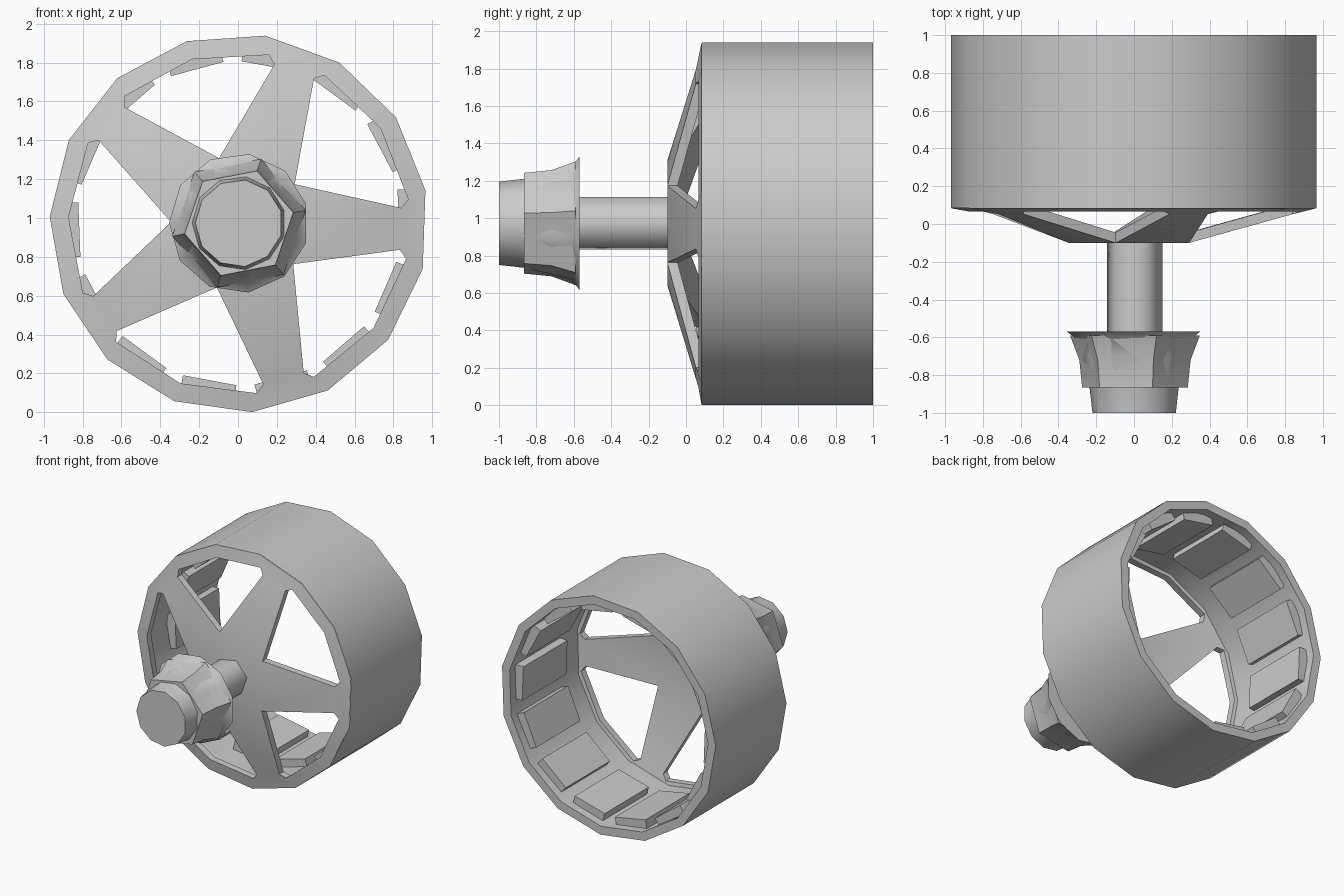
import bpy, bmesh
from math import radians, cos, sin
from mathutils import Vector, Matrix

if "Cube" in bpy.data.objects:
    bpy.data.objects.remove(bpy.data.objects["Cube"])

CX, CZ = 0.005, 0.973          # axis of rotation runs along y through here


def polar(r, deg, y):
    a = radians(deg)
    return Vector((CX + r * cos(a), y, CZ + r * sin(a)))


def finish(bm, name, angle):
    bmesh.ops.recalc_face_normals(bm, faces=bm.faces)
    me = bpy.data.meshes.new(name)
    bm.to_mesh(me)
    bm.free()
    ob = bpy.data.objects.new(name, me)
    bpy.context.collection.objects.link(ob)
    bpy.ops.object.select_all(action='DESELECT')
    ob.select_set(True)
    bpy.context.view_layer.objects.active = ob
    bpy.ops.object.shade_smooth_by_angle(angle=radians(angle))
    return ob


def loft(name, sides, offset, profile, closed=False, angle=40):
    """Revolve an (r, y) profile as an n-sided solid, or as a hollow ring if closed."""
    bm = bmesh.new()
    rings = [[bm.verts.new(polar(r, offset + 360 * i / sides, y)) for i in range(sides)]
             for r, y in profile]
    pairs = list(zip(rings, rings[1:]))
    if closed:
        pairs.append((rings[-1], rings[0]))
    for a, b in pairs:
        for i in range(sides):
            j = (i + 1) % sides
            bm.faces.new((a[i], a[j], b[j], b[i]))
    if not closed:
        bm.faces.new(rings[0])
        bm.faces.new(rings[-1])
    return finish(bm, name, angle)


# Outer drum: hollow 15-sided ring
loft("drum", 15, 10, [(0.975, 0.085), (0.975, 1.0), (0.905, 1.0), (0.905, 0.085)], closed=True)

# Spoked front plate: flat pentagon hub, five sloping spokes and a rim
bm = bmesh.new()
hub, near, mid, outer = [], [], [], []
for k in range(5):
    c = 34 + 72 * k
    add = lambda r, d, y: bm.verts.new(polar(r, c + d, y))
    hub.append(add(0.35, 1, -0.1))
    near.append([[add(0.839, s * 28.6, 0.052), add(0.88, s * 26, 0.066)] for s in (-1, 1)])
    mid.append(add(0.878, 0, 0.066))
    outer.append([add(0.973, d, 0.083) for d in (-24, 0, 24)])
bm.faces.new(hub)
for k in range(5):
    n = (k + 1) % 5
    (a0, b0), (a1, b1) = near[k]
    an, bn = near[n][0]
    o0, o1, o2 = outer[k]
    bm.faces.new((hub[k], a1, an, hub[n]))
    bm.faces.new((a1, b1, o2, outer[n][0], bn, an))
    bm.faces.new((b0, o0, o1, mid[k]))
    bm.faces.new((mid[k], o1, o2, b1))
keep = list(bm.faces)
copy = bmesh.ops.extrude_face_region(bm, geom=keep, use_keep_orig=True)["geom"]
bmesh.ops.translate(bm, vec=(0, 0.055, 0),
                    verts=[g for g in copy if isinstance(g, bmesh.types.BMVert)])
finish(bm, "spoked_plate", 30)

# Fourteen magnets around the inside of the drum
for i in range(14):
    bm = bmesh.new()
    bmesh.ops.create_cube(bm, size=1)
    m = (Matrix.Translation((CX, 0.645, CZ))
         @ Matrix.Rotation(-radians(2.3 + i * 360 / 14), 4, 'Y')
         @ Matrix.Translation((0.86, 0, 0))
         @ Matrix.Diagonal((0.075, 0.57, 0.28, 1)))
    bmesh.ops.transform(bm, matrix=m, verts=bm.verts)
    finish(bm, f"magnet_{i + 1}", 30)

# Six-sided shaft
loft("shaft", 6, 10, [(0.149, -0.62), (0.149, -0.06)], angle=65)

# Nut at the shaft end: flared cone body with a tapered hexagonal grip
loft("nut_body", 11, 16, [(0.225, -1.0), (0.24, -0.87), (0.28, -0.7), (0.305, -0.61),
                          (0.36, -0.57)])
loft("nut_hex", 6, 11, [(0.285, -0.865), (0.3, -0.72), (0.35, -0.59)], angle=30)
